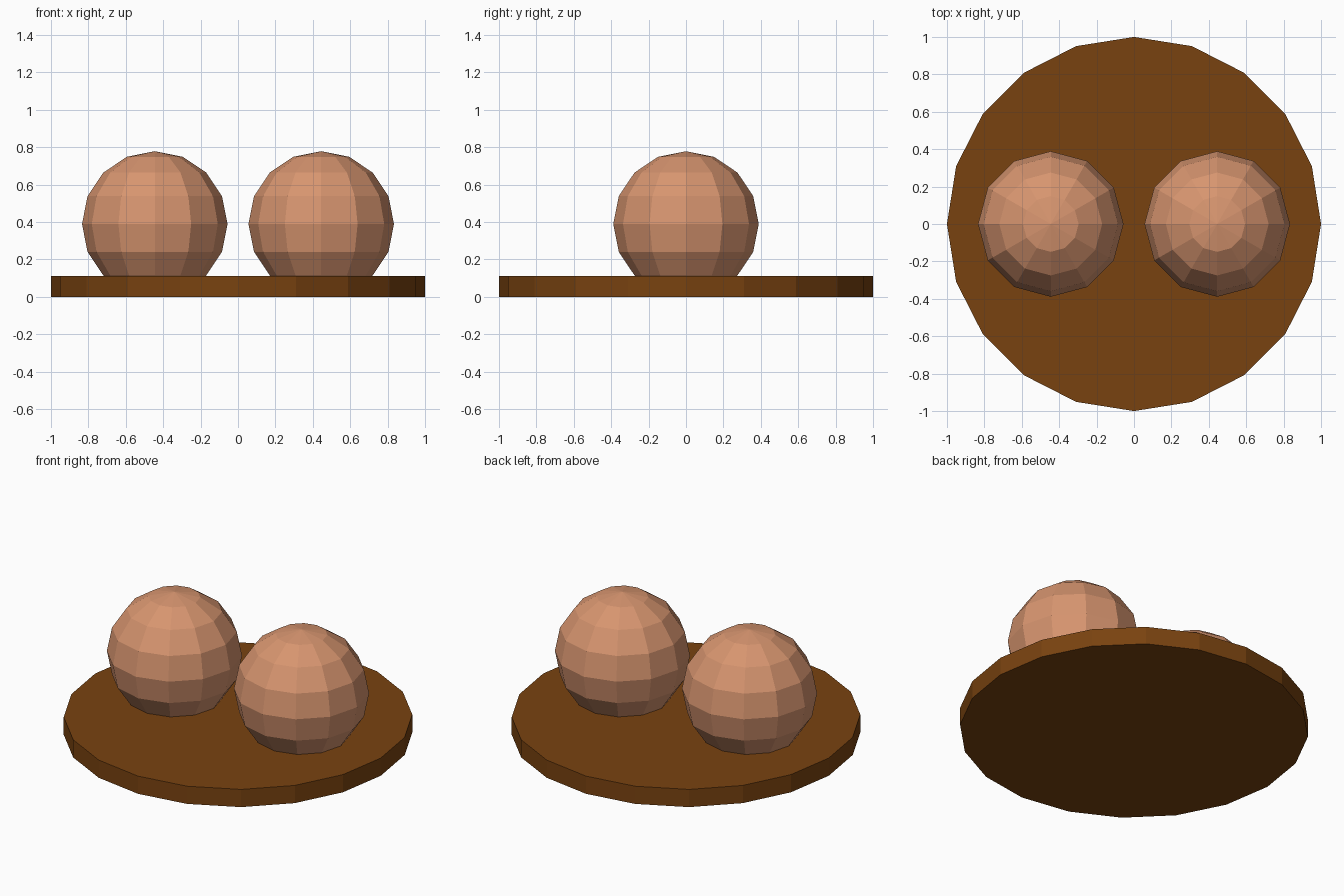
import bpy

if "Cube" in bpy.data.objects:
    bpy.data.objects.remove(bpy.data.objects["Cube"])

BASE_H = 0.112   # thickness of the round board
BALL_R = 0.389
BALL_X = 0.445


def material(name, rgb):
    mat = bpy.data.materials.new(name)
    mat.diffuse_color = (*rgb, 1.0)
    mat.use_nodes = True
    mat.node_tree.nodes["Principled BSDF"].inputs["Base Color"].default_value = mat.diffuse_color
    return mat


def finish(name, mat):
    obj = bpy.context.object
    obj.name = name
    obj.data.materials.append(mat)
    bpy.ops.object.transform_apply(location=False, rotation=True, scale=True)
    return obj


wood = material("brown_wood", (0.19, 0.055, 0.005))
tan = material("tan", (0.68, 0.30, 0.16))

# Round base: 20-sided disc with a corner on the x axis
bpy.ops.mesh.primitive_cylinder_add(vertices=20, radius=1, depth=BASE_H,
                                    location=(0, 0, BASE_H / 2))
finish("round_base", wood)

# Two low-poly balls sunk into the base
for side, x in (("left", -BALL_X), ("right", BALL_X)):
    bpy.ops.mesh.primitive_uv_sphere_add(segments=12, ring_count=8, radius=BALL_R,
                                         location=(x, 0, BALL_R))
    finish(f"{side}_ball", tan)
